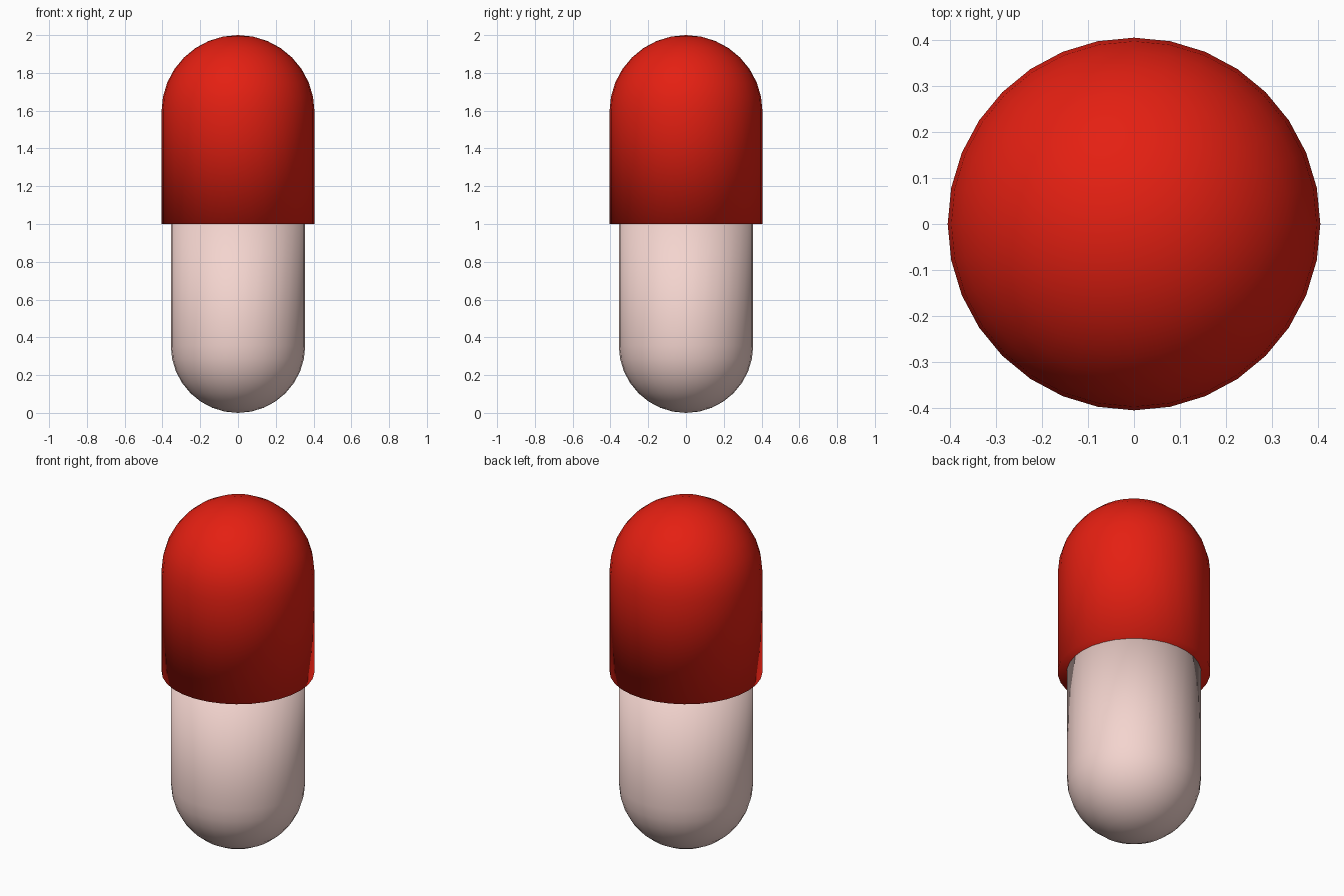
import bpy, bmesh
from math import sin, cos, pi

if "Cube" in bpy.data.objects:
    bpy.data.objects.remove(bpy.data.objects["Cube"])

SIDES, RINGS = 32, 8


def half_capsule(name, radius, tip, open_end, color):
    """Round-ended closed cylinder from its domed tip to its flat end."""
    up = 1 if tip > open_end else -1
    centre = tip - up * radius
    profile = [(radius * sin(pi / 2 * i / RINGS), centre + up * radius * cos(pi / 2 * i / RINGS))
               for i in range(1, RINGS + 1)]
    profile.append((radius, open_end))

    bm = bmesh.new()
    pole = bm.verts.new((0, 0, tip))
    rings = [[bm.verts.new((r * cos(2 * pi * k / SIDES), r * sin(2 * pi * k / SIDES), z))
              for k in range(SIDES)] for r, z in profile]
    for k in range(SIDES):
        n = (k + 1) % SIDES
        bm.faces.new((pole, rings[0][k], rings[0][n]))
        for a, b in zip(rings, rings[1:]):
            bm.faces.new((a[k], b[k], b[n], a[n]))
    bm.faces.new(rings[-1])
    bmesh.ops.recalc_face_normals(bm, faces=bm.faces[:])
    for f in bm.faces:
        f.smooth = True

    mesh = bpy.data.meshes.new(name)
    bm.to_mesh(mesh)
    bm.free()
    mat = bpy.data.materials.new(name + "_colour")
    mat.diffuse_color = (*color, 1)
    mat.use_nodes = True
    mat.node_tree.nodes["Principled BSDF"].inputs["Base Color"].default_value = mat.diffuse_color
    mesh.materials.append(mat)
    obj = bpy.data.objects.new(name, mesh)
    bpy.context.collection.objects.link(obj)
    return obj


# Wider red upper shell, with its flat rim at mid height
half_capsule("upper_shell", 0.405, 2.0, 1.0, (0.78, 0.014, 0.006))
# Narrower pale lower shell, tucked into the upper one
half_capsule("lower_shell", 0.356, 0.0, 1.05, (0.9, 0.66, 0.62))
